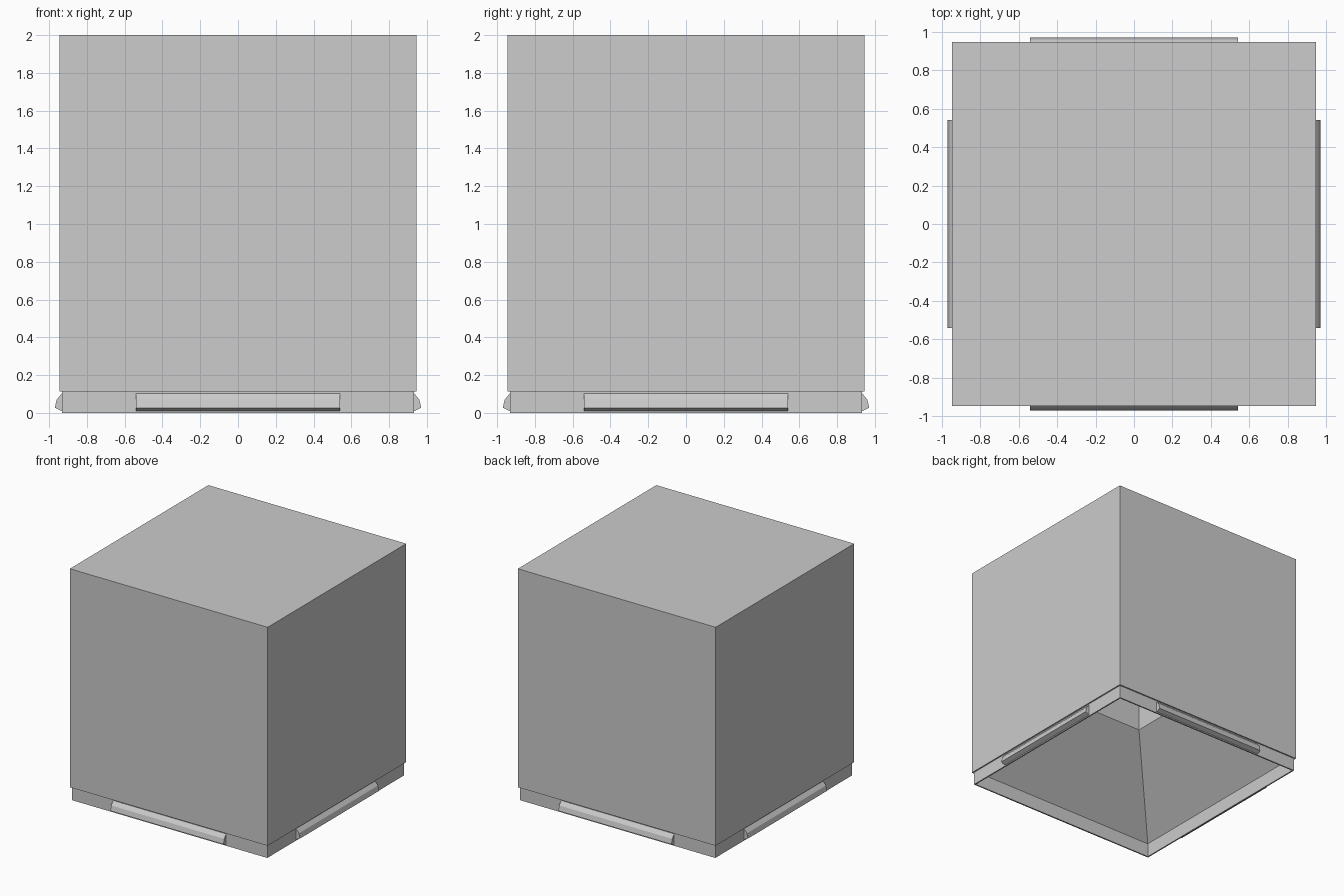
import bpy, bmesh
from math import pi
from mathutils import Matrix

cube = bpy.data.objects.get("Cube")
if cube:
    bpy.data.objects.remove(cube, do_unlink=True)

# Single grey finish
COLOUR = (0.604, 0.604, 0.604, 1)
grey = bpy.data.materials.new("light_grey")
grey.use_nodes = True
grey.diffuse_color = COLOUR
bsdf = grey.node_tree.nodes["Principled BSDF"]
bsdf.inputs["Base Color"].default_value = COLOUR
bsdf.inputs["Roughness"].default_value = 0.7


def finish(name, bm):
    mesh = bpy.data.meshes.new(name)
    bm.to_mesh(mesh)
    bm.free()
    mesh.materials.append(grey)
    obj = bpy.data.objects.new(name, mesh)
    bpy.context.collection.objects.link(obj)
    return obj


def bridge(bm, lower, upper):
    n = len(lower)
    for i in range(n):
        j = (i + 1) % n
        bm.faces.new((lower[i], lower[j], upper[j], upper[i]))


# Hollow box: square rings from the top, over the rim, up into the cavity
TOP, WALL, RIM, INNER, SHAFT = 2.0, 0.945, 0.933, 0.921, 0.33
LEDGE = 0.113
section = [(WALL, TOP), (WALL, LEDGE), (RIM, LEDGE), (RIM, 0), (INNER, 0),
           (INNER, 0.12), (SHAFT, 0.72), (SHAFT, 1.9)]
bm = bmesh.new()
corners = [(-1, -1), (1, -1), (1, 1), (-1, 1)]
rings = [[bm.verts.new((sx * half, sy * half, z)) for sx, sy in corners]
         for half, z in section]
for a, b in zip(rings, rings[1:]):
    bridge(bm, a, b)
bm.faces.new(rings[0])
bm.faces.new(rings[-1])
bmesh.ops.recalc_face_normals(bm, faces=bm.faces)
finish("box_shell", bm)

# Snap ridges: one bevelled bar centred on each side of the rim
profile = [(RIM - 0.005, 0.103), (RIM, 0.103), (0.96, 0.07),
           (0.97, 0.027), (RIM, 0.01), (RIM - 0.005, 0.01)]
for k, side in enumerate(("front", "left", "back", "right")):
    bm = bmesh.new()
    ends = [[bm.verts.new((x, -out, z)) for out, z in profile]
            for x in (-0.54, 0.54)]
    bridge(bm, *ends)
    for end in ends:
        bm.faces.new(end)
    bmesh.ops.recalc_face_normals(bm, faces=bm.faces)
    bmesh.ops.transform(bm, matrix=Matrix.Rotation(k * pi / 2, 4, "Z"), verts=bm.verts)
    finish(side + "_snap_ridge", bm)
